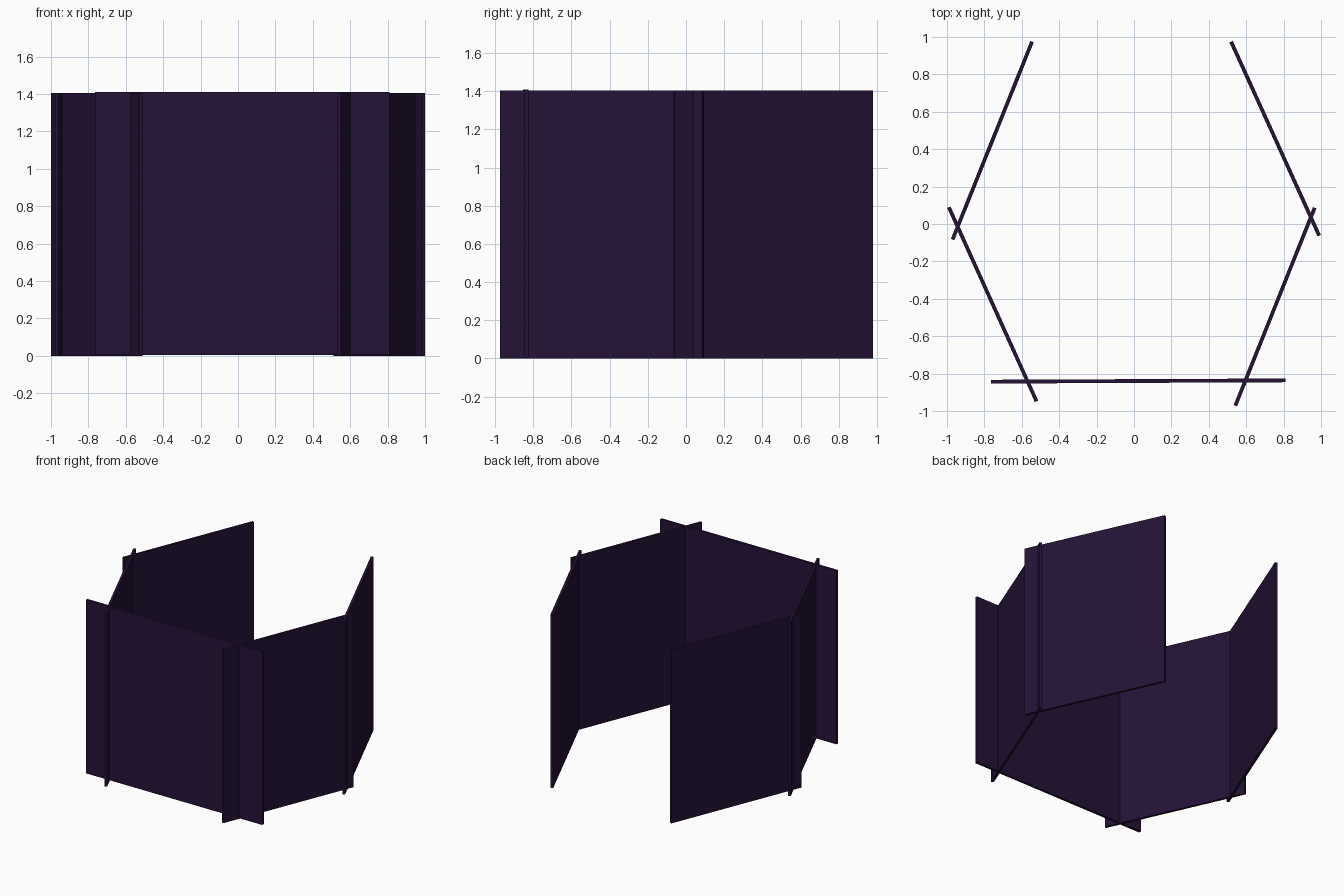
import bpy
from math import atan2, hypot

if "Cube" in bpy.data.objects:
    bpy.data.objects.remove(bpy.data.objects["Cube"])

mat = bpy.data.materials.new("dark_purple")
mat.diffuse_color = (0.018, 0.006, 0.037, 1)
mat.use_nodes = True
mat.node_tree.nodes["Principled BSDF"].inputs["Base Color"].default_value = mat.diffuse_color

THICK = 0.02
HEIGHT = 1.405


def panel(name, a, b, z0=0.0):
    """Upright thin panel whose plan centreline runs from a to b."""
    dx, dy = b[0] - a[0], b[1] - a[1]
    bpy.ops.mesh.primitive_cube_add(
        size=1,
        location=((a[0] + b[0]) / 2, (a[1] + b[1]) / 2, z0 + HEIGHT / 2),
        rotation=(0, 0, atan2(dy, dx)))
    ob = bpy.context.object
    ob.name = name
    ob.scale = (hypot(dx, dy), THICK, HEIGHT)
    bpy.ops.object.transform_apply(location=False, rotation=False, scale=True)
    ob.data.materials.append(mat)


# rear pair, open at the back
panel("back_left_panel", (-0.545, 0.975), (-0.970, -0.083))
panel("back_right_panel", (0.519, 0.975), (0.990, -0.062))
# front side pair, crossing the rear pair near y = 0
panel("front_left_panel", (-0.990, 0.090), (-0.521, -0.948))
panel("front_right_panel", (0.966, 0.087), (0.542, -0.971))
# wide front panel, set a hair higher than the rest
panel("front_panel", (-0.765, -0.843), (0.810, -0.836), 0.005)
